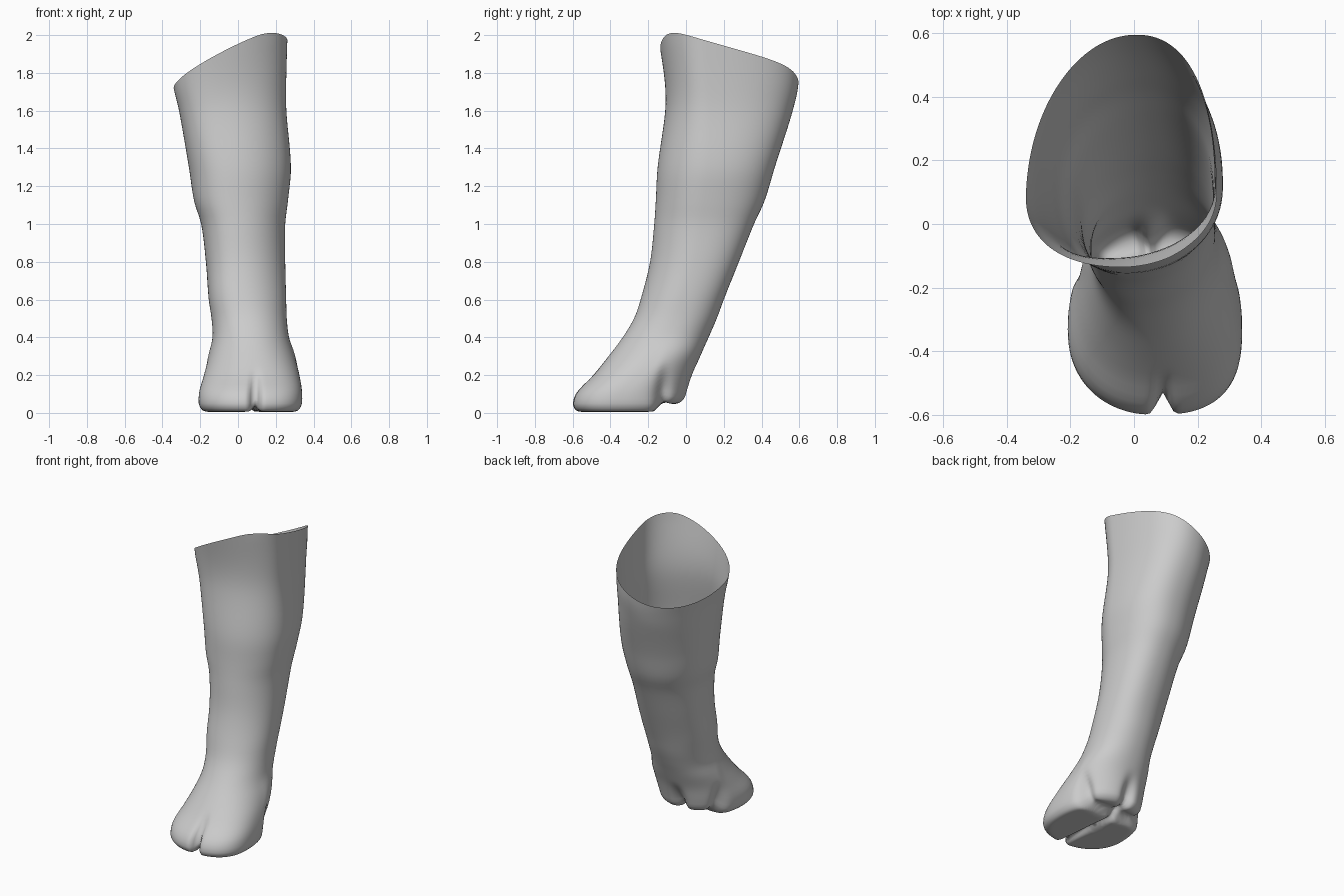
import bpy, bmesh
from math import sin, cos, pi, exp

if "Cube" in bpy.data.objects:
    bpy.data.objects.remove(bpy.data.objects["Cube"])

# Leg profile: z, left x, right x, front y, back y, y of widest point
PROFILE = [
    (0.00, -.205, .335, -.607, -.01, -.35),
    (0.10, -.207, .340, -.585, .015, -.32),
    (0.20, -.180, .325, -.492, .042, -.23),
    (0.30, -.155, .300, -.410, .080, -.14),
    (0.40, -.135, .270, -.335, .120, -.09),
    (0.50, -.140, .258, -.275, .163, -.05),
    (0.60, -.155, .255, -.240, .200, -.02),
    (0.80, -.170, .250, -.190, .280, .05),
    (1.00, -.195, .250, -.168, .360, .09),
    (1.12, -.232, .264, -.160, .415, .10),
    (1.30, -.260, .280, -.150, .470, .12),
    (1.60, -.312, .256, -.110, .565, .12),
    (1.75, -.345, .255, -.112, .596, .11),
    (2.00, -.350, .262, -.148, .600, .10)]
SEGMENTS = 144
RIM_Z = 1.915


def smooth(a, b, v):
    t = max(0, min(1, (v - a) / (b - a)))
    return t * t * (3 - 2 * t)


def bump(v, width):
    return exp(-(v / width) ** 2)


def slope(i, c):
    a, b = PROFILE[max(i - 1, 0)], PROFILE[min(i + 1, len(PROFILE) - 1)]
    return (b[c] - a[c]) / (b[0] - a[0])


def sample(z, c):
    """Smooth interpolation of one profile column."""
    z = max(0, min(2, z))
    i = max(k for k in range(len(PROFILE) - 1) if PROFILE[k][0] <= z)
    p, q = PROFILE[i], PROFILE[i + 1]
    h = q[0] - p[0]
    t = (z - p[0]) / h
    return (p[c] * (2 * t**3 - 3 * t * t + 1) + q[c] * (3 * t * t - 2 * t**3)
            + h * slope(i, c) * (t**3 - 2 * t * t + t) + h * slope(i + 1, c) * (t**3 - t * t))


def section(z, zx, ang):
    """Egg-shaped section point: centre from z, extents from zx."""
    c, s = cos(ang), sin(ang)
    power = 2.15
    if c > 0 and s < 0:
        power += .5 * (1 - smooth(.1, .4, z))   # fuller outer toe
    ex, ey = abs(c) ** (2 / power), abs(s) ** (2 / power)
    cx, yw = (sample(z, 1) + sample(z, 2)) / 2, sample(z, 5)
    x = cx + (sample(zx, 2 if c > 0 else 1) - cx) * ex
    y = yw + (sample(zx, 4 if s > 0 else 3) - yw) * ey
    # the leg section is turned slightly
    x += s * abs(s) * (.03 * smooth(.35, .7, z) + .012 * smooth(1, 1.6, z))
    return x, y


def skin_point(z, shrink, ang):
    x, y = section(z, z, ang)
    # slanted, slightly domed open rim
    k = smooth(1.0, RIM_Z, z)
    zz = z
    if k > 0:
        for _ in range(3):
            dome = 1.7 * max(0, x - .1) ** 2
            zz = z + k * (.5 * x - .287 * y - dome)
            x, y = section(z, zz, ang)
    # grooves: toe cleft, between the dewclaws, hoof from dewclaw
    if z < .3:
        fade = 1 - smooth(.06, .25, z)
        if sin(ang) < 0:
            y += .07 * fade * bump(x - .09, .024)
        else:
            y -= .045 * fade * bump(x - .05, .04)
        x = .06 + (x - .06) * (1 - .17 * fade * bump(y + .125, .04))
    # sole, with the cleft line and the raised heel
    x, y = .075 + (x - .075) * shrink, -.30 + (y + .30) * shrink
    if z < .4:
        line = .05 + .04 * (-.15 - y) / .38
        floor = .042 * smooth(-.18, -.11, y) + .014 * bump(y + .125, .03)
        floor += .03 * bump(x - line, .02) * (1 - smooth(.02, .12, z))
        zz = z + floor * (1 - z / .4)
    return x, y, zz


# Rings from the middle of the sole outward, then up the leg
rings = [(.006, s) for s in (.02, .1, .2, .3, .4, .5, .6, .7, .78, .84)]
rings += [(.008, .89), (.013, .93), (.022, .96), (.034, .985)]
rings += [(.05 + .025 * i, 1) for i in range(16)]
rings += [(.46 + (RIM_Z - .46) * i / 40, 1) for i in range(41)]

bm = bmesh.new()
loops = [[bm.verts.new(skin_point(z, s, 2 * pi * i / SEGMENTS)) for i in range(SEGMENTS)]
         for z, s in rings]
bm.faces.new(loops[0][::-1])
for low, high in zip(loops, loops[1:]):
    for i in range(SEGMENTS):
        j = (i + 1) % SEGMENTS
        bm.faces.new((low[i], low[j], high[j], high[i]))
for f in bm.faces:
    f.smooth = True

# Cloven-footed leg
mesh = bpy.data.meshes.new("cloven_leg")
bm.to_mesh(mesh)
bm.free()
leg = bpy.data.objects.new("cloven_leg", mesh)
bpy.context.collection.objects.link(leg)
